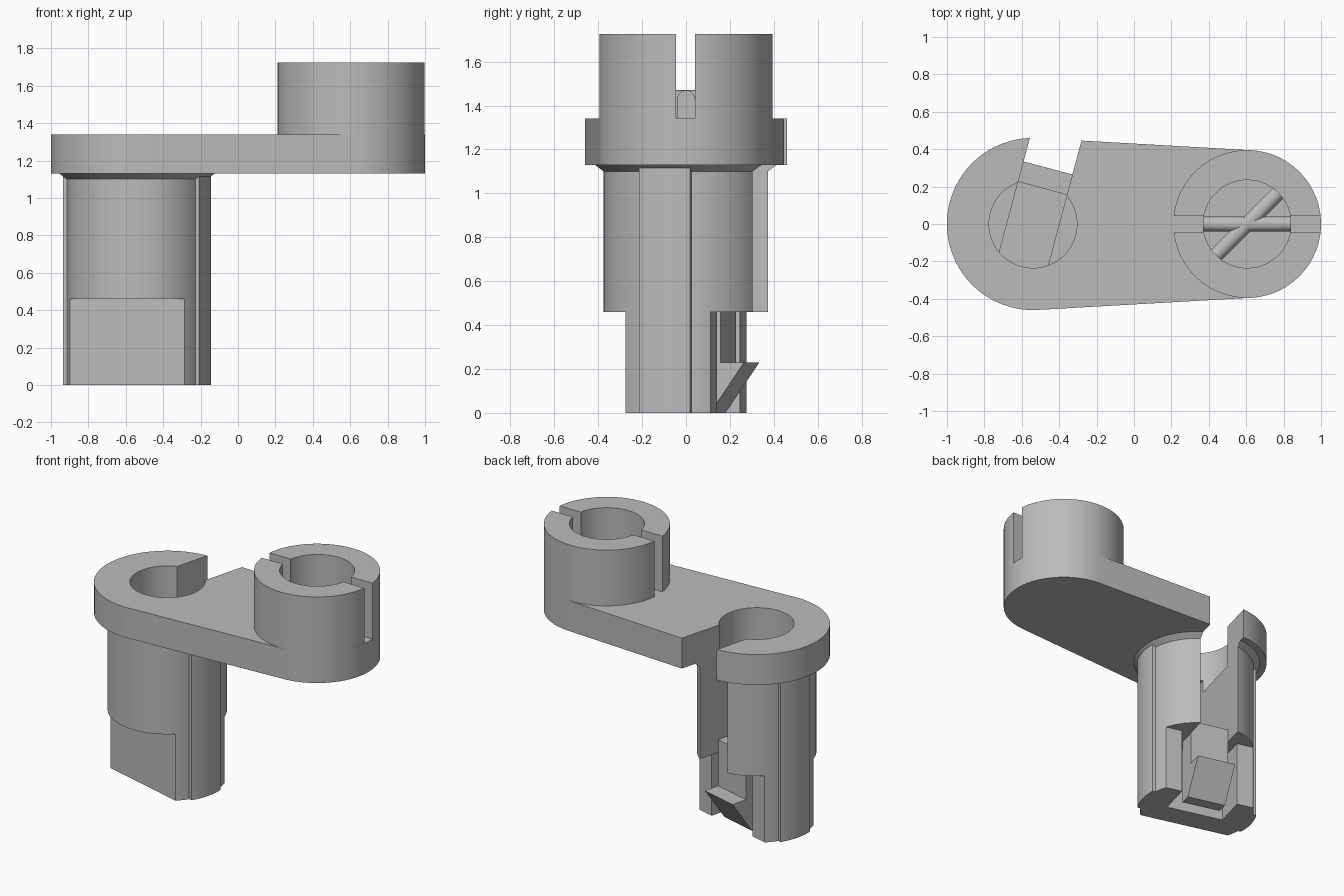
import bpy, bmesh, math
from mathutils import Matrix

cube = bpy.data.objects.get("Cube")
if cube:
    bpy.data.objects.remove(cube, do_unlink=True)

grey = bpy.data.materials.new("plain grey")
grey.use_nodes = True
grey.diffuse_color = (0.5, 0.5, 0.5, 1)
grey.node_tree.nodes["Principled BSDF"].inputs["Base Color"].default_value = (0.5, 0.5, 0.5, 1)

POST_X, BOSS_X = -0.54, 0.605
POST_R, BOSS_R, BORE_R = 0.46, 0.395, 0.235
POST = Matrix.Translation((POST_X, 0, 0)) @ Matrix.Rotation(math.radians(-15), 4, 'Z')
BOSS = Matrix.Translation((BOSS_X, 0, 0))


def finish(name, bm, matrix):
    bmesh.ops.transform(bm, matrix=matrix, verts=bm.verts)
    bmesh.ops.recalc_face_normals(bm, faces=bm.faces)
    mesh = bpy.data.meshes.new(name)
    bm.to_mesh(mesh)
    bm.free()
    mesh.materials.append(grey)
    obj = bpy.data.objects.new(name, mesh)
    bpy.context.collection.objects.link(obj)
    return obj


def prism(name, outline, depth, matrix=Matrix()):
    """Extrude a flat outline by a vector."""
    bm = bmesh.new()
    face = bm.faces.new([bm.verts.new(p) for p in outline])
    new = bmesh.ops.extrude_face_region(bm, geom=[face])["geom"]
    bmesh.ops.translate(bm, vec=depth, verts=[v for v in new if isinstance(v, bmesh.types.BMVert)])
    return finish(name, bm, matrix)


def arc(cx, r, start, end, n):
    steps = [start + (end - start) * i / n for i in range(n + 1)]
    return [(cx + r * math.cos(a), r * math.sin(a)) for a in steps]


def cylinder(name, r, z0, z1, matrix, top_r=None):
    bm = bmesh.new()
    bmesh.ops.create_cone(bm, cap_ends=True, segments=96, radius1=r, radius2=top_r or r, depth=z1 - z0,
                          matrix=Matrix.Translation((0, 0, (z0 + z1) / 2)))
    return finish(name, bm, matrix)


def box(name, x, y, z, matrix):
    outline = [(x[0], y[0], z[0]), (x[1], y[0], z[0]), (x[1], y[1], z[0]), (x[0], y[1], z[0])]
    return prism(name, outline, (0, 0, z[1] - z[0]), matrix)


def combine(obj, other, operation):
    """Apply a boolean and discard the second shape."""
    mod = obj.modifiers.new("cut", 'BOOLEAN')
    mod.operation, mod.object, mod.solver = operation, other, 'EXACT'
    bpy.context.view_layer.objects.active = obj
    bpy.ops.object.modifier_apply(modifier=mod.name)
    bpy.data.objects.remove(other, do_unlink=True)


def slot_cutter():
    return box("slot_cutter", (-0.135, 0.135), (-BORE_R, 0.7), (0.55, 1.5), POST)


# Tapered arm plate with open bore
tilt = math.asin((POST_R - BOSS_R) / (BOSS_X - POST_X))
quarter = math.pi / 2
outline = arc(POST_X, POST_R, quarter - tilt, 3 * quarter + tilt, 48)
outline += arc(BOSS_X, BOSS_R, -quarter + tilt, quarter - tilt, 48)
arm = prism("arm_plate", [(x, y, 1.13) for x, y in outline], (0, 0, 0.21))
combine(arm, cylinder("bore_cutter", BORE_R, 1.04, 1.5, POST), 'DIFFERENCE')
# The part of the slot inside the bore is already open
combine(arm, box("slot_cutter", (-0.135, 0.135), (0, 0.7), (1, 1.5), POST), 'DIFFERENCE')

# Split round socket on the far end
socket = cylinder("split_socket", BOSS_R, 1.34, 1.725, BOSS)
combine(socket, cylinder("bore_cutter", BORE_R, 1.2, 1.9, BOSS), 'DIFFERENCE')
combine(socket, box("split_cutter", (-1, 1), (-0.045, 0.042), (1.2, 1.9), BOSS), 'DIFFERENCE')

# Crossed round-topped ribs on the socket floor
rib_section = [(-0.235, y, 1.43 + z) for y, z in arc(0, 0.04, 0, math.pi, 16)]
rib_section += [(-0.235, -0.04, 1.34), (-0.235, 0.04, 1.34)]
ribs = prism("crossed_ribs", rib_section, (0.47, 0, 0), BOSS)
diagonal = prism("diagonal_rib", rib_section, (0.47, 0, 0), BOSS @ Matrix.Rotation(math.pi / 4, 4, 'Z'))
combine(ribs, diagonal, 'UNION')

# Post with raised side bands and a flared collar
post = cylinder("post", 0.375, 0, 1.13, POST)
bands = cylinder("side_bands", 0.395, 0, 1.13, POST)
combine(bands, box("band_limit", (-1, 1), (-0.12, 0.12), (-1, 2), POST), 'INTERSECT')
combine(post, bands, 'UNION')
combine(post, cylinder("collar", 0.375, 1.10, 1.13, POST, 0.415), 'UNION')
# Flats on the lower post, front and back
for y in ((-0.7, -0.2), (0.2, 0.7)):
    combine(post, box("flat_cutter", (-1, 1), y, (-0.1, 0.46), POST), 'DIFFERENCE')
# Bore, slot and the pocket around the clip
combine(post, cylinder("bore_cutter", BORE_R, 1.04, 1.5, POST), 'DIFFERENCE')
combine(post, slot_cutter(), 'DIFFERENCE')
combine(post, box("slot_mouth", (-0.135, 0.135), (0.2, 0.7), (0.3, 1.5), POST), 'DIFFERENCE')
combine(post, box("pocket", (-0.2, 0.2), (-0.03, 0.5), (-0.1, 0.46), POST), 'DIFFERENCE')

# Snap clip tongue with a wedge tooth
clip_profile = [(0.07, 0), (0.15, 0), (0.31, 0.23), (0.2, 0.23), (0.2, 0.46), (0.07, 0.46)]
clip = prism("snap_clip", [(-0.135, y, z) for y, z in clip_profile], (0.27, 0, 0), POST)

# Smooth round walls, crisp edges
for obj in (arm, socket, ribs, post, clip):
    bpy.ops.object.select_all(action='DESELECT')
    obj.select_set(True)
    bpy.context.view_layer.objects.active = obj
    bpy.ops.object.shade_smooth_by_angle(angle=math.radians(25))
